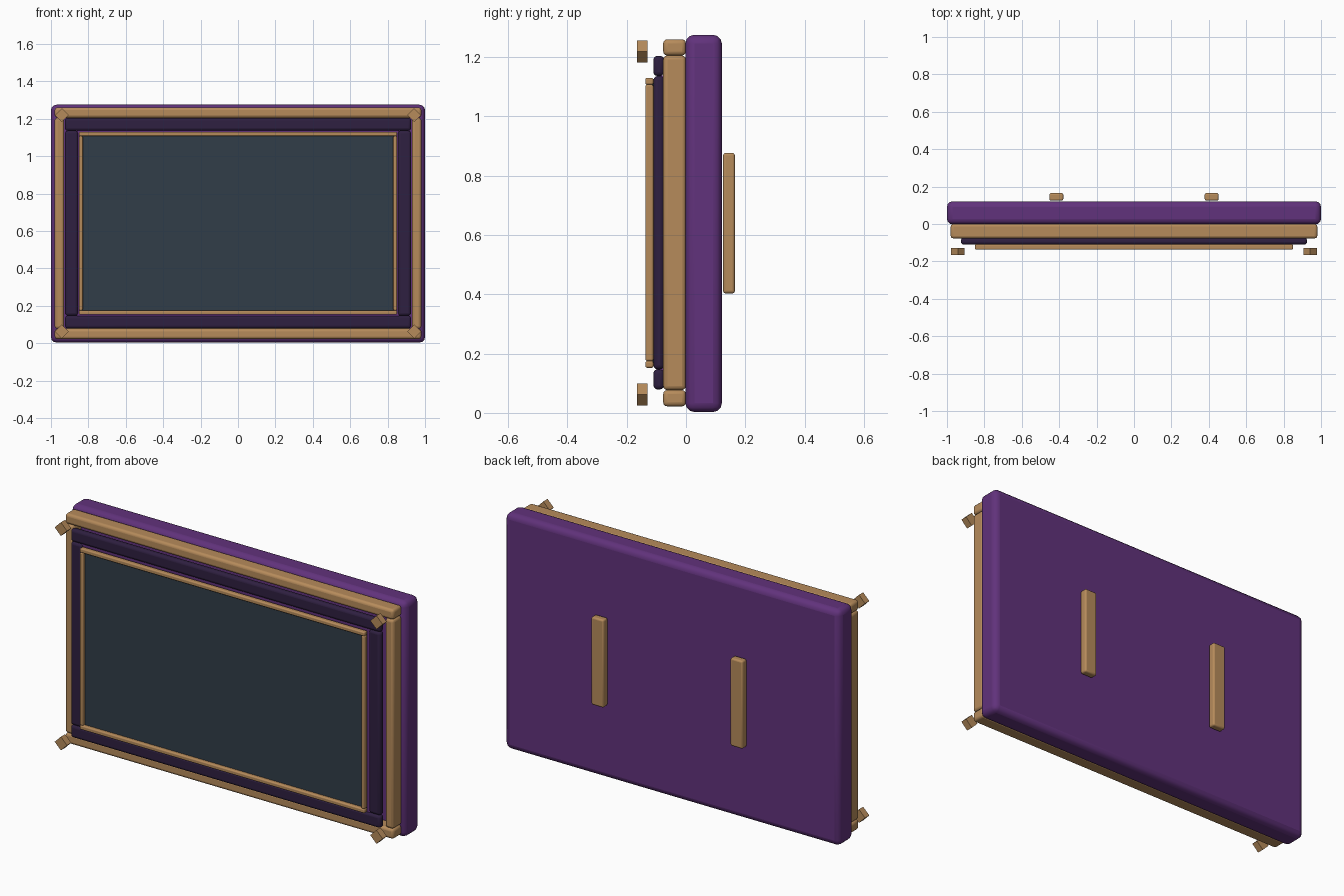
import bpy, bmesh, math
from mathutils import Matrix

if "Cube" in bpy.data.objects:
    bpy.data.objects.remove(bpy.data.objects["Cube"])


def material(name, rgb):
    m = bpy.data.materials.new(name)
    m.diffuse_color = (*rgb, 1)
    m.use_nodes = True
    m.node_tree.nodes["Principled BSDF"].inputs["Base Color"].default_value = m.diffuse_color
    return m


PURPLE = material("purple", (0.12, 0.032, 0.20))
DARK = material("dark_violet", (0.028, 0.014, 0.052))
GOLD = material("gold", (0.47, 0.26, 0.105))
SLATE = material("slate", (0.031, 0.047, 0.065))


def box(name, x, y, z, mat, bevel=0.0, roll=0.0):
    """Box from (min, max) ranges, with rounded edges and optional roll about y."""
    spans = (x, y, z)
    size = [b - a for a, b in spans]
    bm = bmesh.new()
    bmesh.ops.create_cube(bm, size=1)
    bmesh.ops.scale(bm, vec=size, verts=bm.verts)
    bmesh.ops.rotate(bm, matrix=Matrix.Rotation(roll, 3, 'Y'), verts=bm.verts)
    me = bpy.data.meshes.new(name)
    bm.to_mesh(me)
    bm.free()
    me.materials.append(mat)
    ob = bpy.data.objects.new(name, me)
    ob.location = [(a + b) / 2 for a, b in spans]
    bpy.context.collection.objects.link(ob)
    if bevel:
        mod = ob.modifiers.new("rounded", 'BEVEL')
        mod.width = bevel
        mod.segments = 3
        bpy.ops.object.select_all(action='DESELECT')
        bpy.context.view_layer.objects.active = ob
        ob.select_set(True)
        bpy.ops.object.shade_smooth_by_angle(angle=math.radians(40))
    return ob


def frame(name, half_w, z0, z1, side, rail, y, mat, bevel):
    """Two full-width rails with two stiles fitted between them."""
    box(name + "_bottom", (-half_w, half_w), y, (z0, z0 + rail), mat, bevel)
    box(name + "_top", (-half_w, half_w), y, (z1 - rail, z1), mat, bevel)
    for s, tag in ((-1, "left"), (1, "right")):
        xs = sorted((s * half_w, s * (half_w - side)))
        box(f"{name}_{tag}", xs, y, (z0 + rail, z1 - rail), mat, bevel)


# Main body and the raised panel behind the screen
box("back_panel", (-1, 1), (-0.002, 0.121), (0.003, 1.275), PURPLE, 0.03)
box("inner_panel", (-0.86, 0.86), (-0.10, 0.0), (0.143, 1.138), PURPLE)
box("screen", (-0.84, 0.84), (-0.118, -0.09), (0.165, 1.12), SLATE)

# Nested frames
frame("outer_frame", 0.98, 0.022, 1.26, 0.05, 0.055, (-0.077, 0.0), GOLD, 0.014)
frame("dark_frame", 0.925, 0.079, 1.204, 0.07, 0.068, (-0.11, -0.074), DARK, 0.014)
frame("screen_trim", 0.85, 0.152, 1.13, 0.02, 0.023, (-0.137, -0.11), GOLD, 0.006)

# Floating diamond studs at the corners
r = 0.026
for s, side in ((-1, "left"), (1, "right")):
    for z, level in ((0.062, "bottom"), (1.219, "top")):
        x = s * 0.942
        box(f"corner_stud_{level}_{side}", (x - r, x + r), (-0.165, -0.129),
            (z - r, z + r), GOLD, 0, math.radians(45))
    # Mounting bars on the back
    x = s * 0.415
    box(f"mounting_bar_{side}", (x - 0.037, x + 0.037), (0.125, 0.165),
        (0.403, 0.877), GOLD, 0.009)
